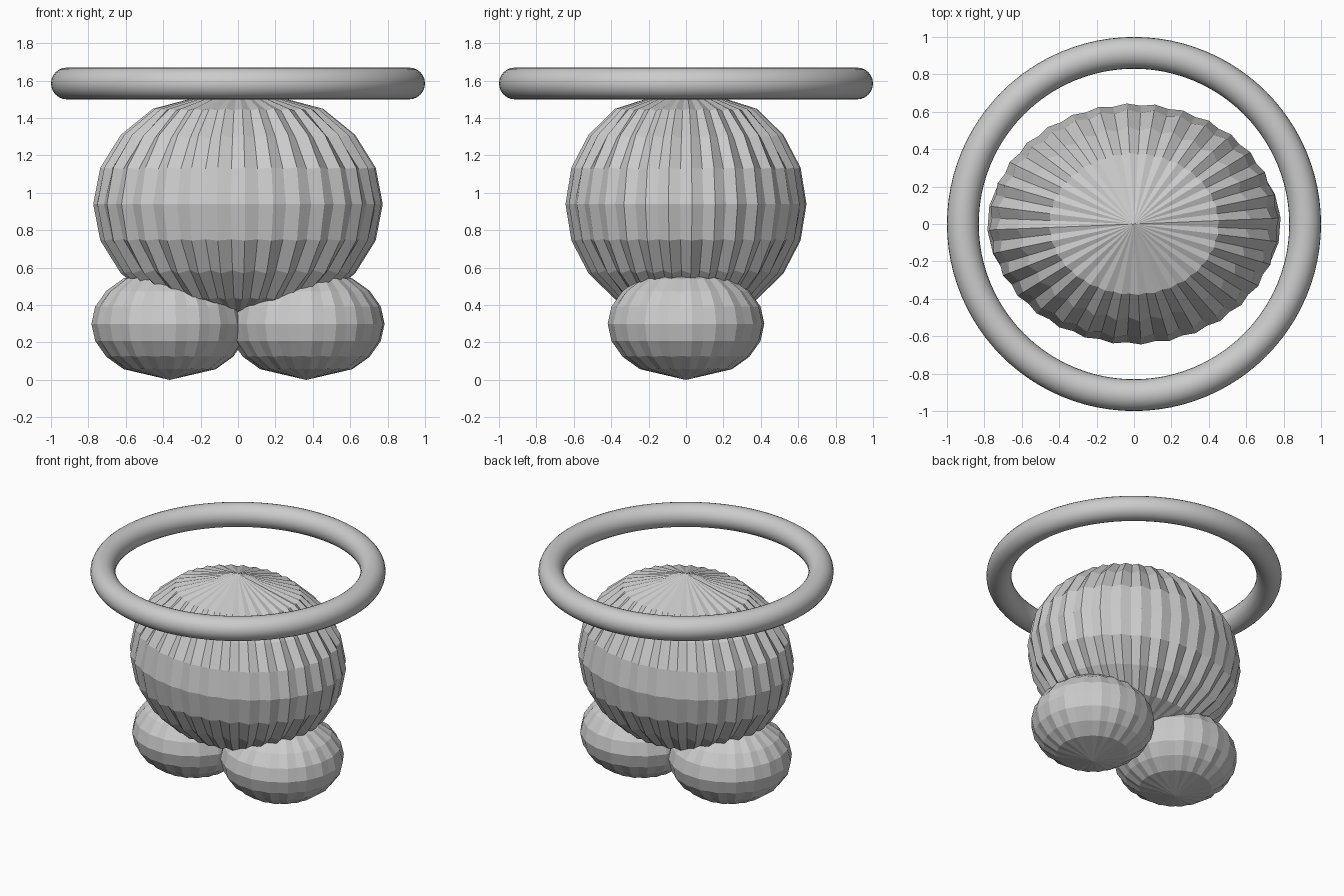
import bpy, bmesh
from math import sin, cos, pi, radians

if "Cube" in bpy.data.objects:
    bpy.data.objects.remove(bpy.data.objects["Cube"])


def ribbed_ball(name, centre, radii, ribs, depth):
    """Low-poly ellipsoid with straight cone caps and alternating ridge / valley meridians."""
    bm = bmesh.new()
    n = ribs * 2
    cx, cy, cz = centre
    rx, ry, rz = radii
    rings = []
    for lat in (-54, -36, -18, 0, 18, 36, 54):
        ring = []
        c, s = cos(radians(lat)), sin(radians(lat))
        # valleys get deeper away from the equator
        valley = 1 - depth * (1 + abs(lat) / 24 if abs(lat) < 50 else 1)
        for i in range(n):
            k = valley if i % 2 else 1.0
            a = 2 * pi * i / n + pi / n
            ring.append(bm.verts.new((cx + rx * c * k * cos(a),
                                      cy + ry * c * k * sin(a),
                                      cz + rz * s * k)))
        rings.append(ring)
    for lo, hi in zip(rings, rings[1:]):
        for i in range(n):
            j = (i + 1) % n
            bm.faces.new((lo[i], lo[j], hi[j], hi[i]))
    bottom = bm.verts.new((cx, cy, cz - rz))
    top = bm.verts.new((cx, cy, cz + rz))
    for i in range(n):
        j = (i + 1) % n
        bm.faces.new((bottom, rings[0][j], rings[0][i]))
        bm.faces.new((top, rings[-1][i], rings[-1][j]))
    mesh = bpy.data.meshes.new(name)
    bm.to_mesh(mesh)
    bm.free()
    obj = bpy.data.objects.new(name, mesh)
    bpy.context.collection.objects.link(obj)
    return obj


# Ribbed body
ribbed_ball("body", (0, 0, 0.94), (0.775, 0.645, 0.63), 32, 0.018)

# Two rounded feet
for side, label in ((-1, "left"), (1, "right")):
    ribbed_ball(label + "_foot", (side * 0.365, 0, 0.30), (0.42, 0.42, 0.30), 20, 0.012)

# Smooth ring around the top
bpy.ops.mesh.primitive_torus_add(major_segments=96, minor_segments=24,
                                 major_radius=0.915, minor_radius=0.085,
                                 location=(0, 0, 1.585))
ring = bpy.context.object
ring.name = "top_ring"
bpy.ops.object.shade_smooth()
